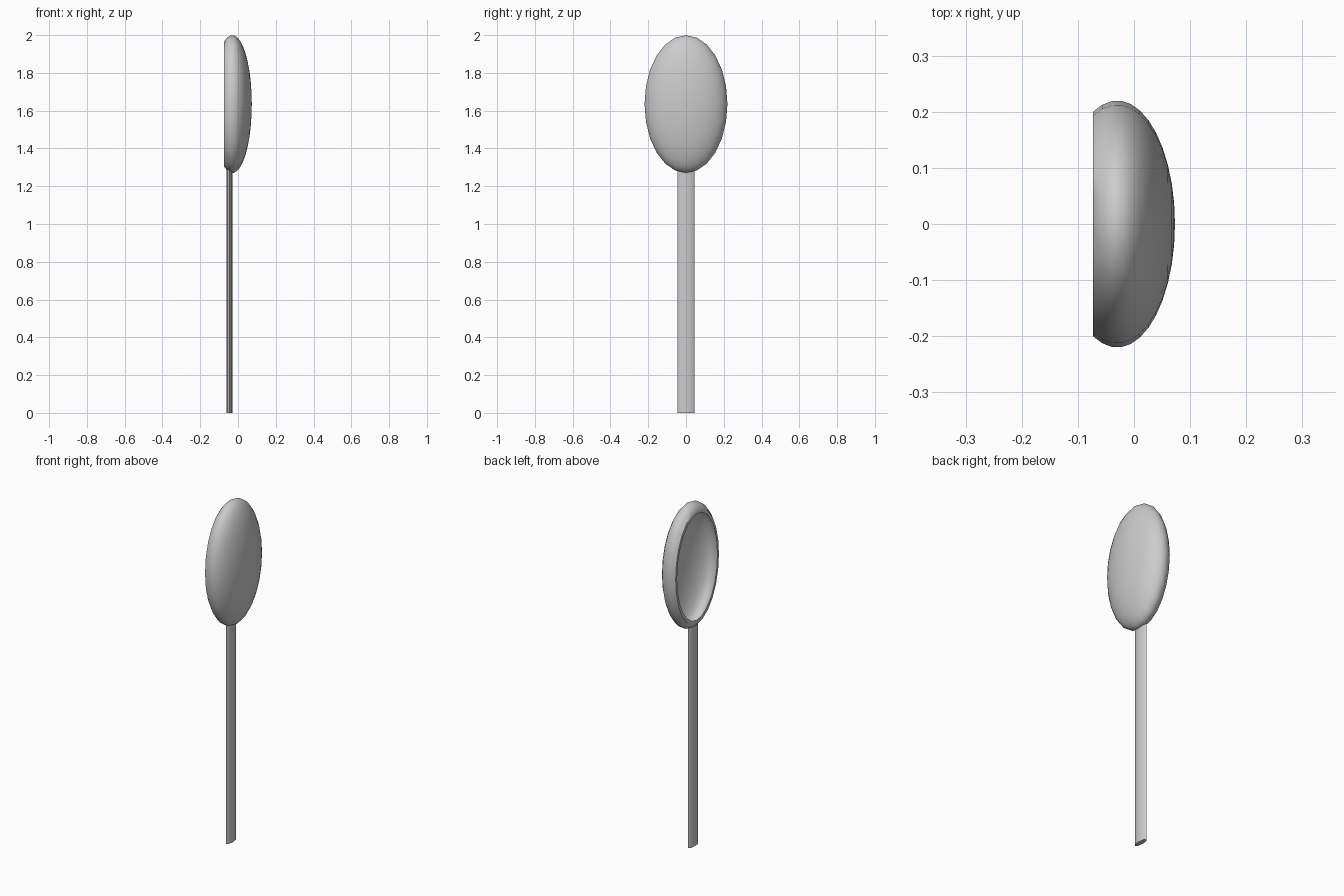
import bpy, bmesh
from math import sin, cos, pi, acos

if "Cube" in bpy.data.objects:
    bpy.data.objects.remove(bpy.data.objects["Cube"])

SEG = 24
CX, CZ = -0.03, 1.635      # bowl centre
RIM_X = -0.073             # flat open side of the bowl


def finish(name, bm):
    bmesh.ops.recalc_face_normals(bm, faces=bm.faces)
    me = bpy.data.meshes.new(name)
    bm.to_mesh(me)
    bm.free()
    ob = bpy.data.objects.new(name, me)
    bpy.context.collection.objects.link(ob)
    bpy.context.view_layer.objects.active = ob
    ob.select_set(True)
    bpy.ops.object.shade_smooth_by_angle(angle=0.7)
    ob.select_set(False)


def arc(depth, scale, steps):
    """Ellipse profile (x, radius factor) from the deepest point to the rim."""
    end = acos((RIM_X - CX) / depth)
    return [(CX + depth * cos(end * i / steps), scale * sin(end * i / steps))
            for i in range(1, steps + 1)]


def bridge(bm, a, b):
    n = len(a)
    for i in range(n):
        bm.faces.new((a[i], a[(i + 1) % n], b[(i + 1) % n], b[i]))


# bowl: truncated ellipsoid shell, outer skin to rim then inner skin
bm = bmesh.new()
OUT, INN = 0.103, 0.09
profile = arc(OUT, 1.0, 12) + arc(INN, 0.965, 12)[::-1]
rings = [[bm.verts.new((x, 0.22 * r * sin(2 * pi * i / SEG),
                        CZ + 0.365 * r * cos(2 * pi * i / SEG)))
          for i in range(SEG)] for x, r in profile]
for a, b in zip(rings, rings[1:]):
    bridge(bm, a, b)
for ring, depth in ((rings[0], OUT), (rings[-1], INN)):
    tip = bm.verts.new((CX + depth, 0, CZ))
    for i in range(SEG):
        bm.faces.new((ring[i], ring[(i + 1) % SEG], tip))
finish("bowl", bm)

# handle: flattened rod
bm = bmesh.new()
N = 8
ends = [[bm.verts.new((-0.045 + 0.015 * cos(2 * pi * i / N),
                       0.046 * sin(2 * pi * i / N), z)) for i in range(N)]
        for z in (0, 1.288)]
bridge(bm, *ends)
for e in ends:
    bm.faces.new(e)
finish("handle", bm)
